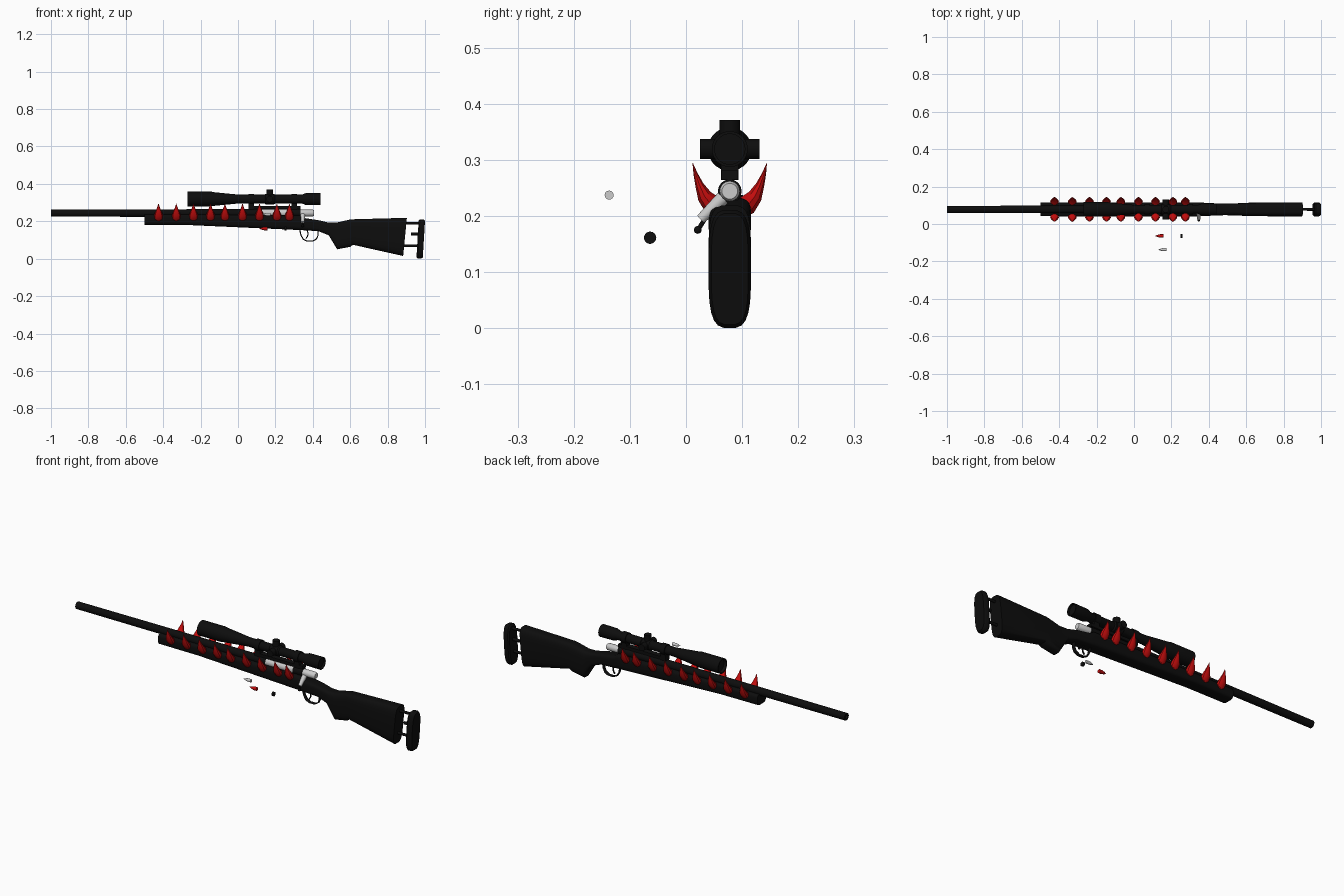
import bpy, bmesh, math
from mathutils import Vector

if "Cube" in bpy.data.objects:
    bpy.data.objects.remove(bpy.data.objects["Cube"])

CY = 0.078      # centre plane of the long body
BORE = 0.244    # height of the barrel axis
SIGHT = 0.319   # height of the scope axis
made = []


def material(name, rgb, rough=0.6):
    m = bpy.data.materials.new(name)
    m.use_nodes = True
    m.diffuse_color = (*rgb, 1)
    node = m.node_tree.nodes["Principled BSDF"]
    node.inputs["Base Color"].default_value = (*rgb, 1)
    node.inputs["Roughness"].default_value = rough
    return m


BLACK = material("matte black", (0.004, 0.004, 0.004))
RED = material("blood red", (0.55, 0.004, 0.004))
SILVER = material("pale silver", (0.6, 0.6, 0.6))


def finish(name, bm, *mats):
    bmesh.ops.recalc_face_normals(bm, faces=bm.faces)
    mesh = bpy.data.meshes.new(name)
    bm.to_mesh(mesh)
    bm.free()
    for m in mats:
        mesh.materials.append(m)
    ob = bpy.data.objects.new(name, mesh)
    bpy.context.collection.objects.link(ob)
    made.append(ob)
    return ob


def loft(name, rings, *mats):
    """Skin a list of equal rings of points and cap both ends."""
    bm = bmesh.new()
    loops = [[bm.verts.new(p) for p in ring] for ring in rings]
    n = len(loops[0])
    for a, b in zip(loops, loops[1:]):
        for i in range(n):
            j = (i + 1) % n
            bm.faces.new((a[i], a[j], b[j], b[i]))
    bm.faces.new(loops[0])
    bm.faces.new(loops[-1])
    return finish(name, bm, *mats)


def circle(centre, u, v, ru, rv, n):
    steps = [2 * math.pi * i / n for i in range(n)]
    return [centre + u * (ru * math.cos(t)) + v * (rv * math.sin(t)) for t in steps]


Y, Z = Vector((0, 1, 0)), Vector((0, 0, 1))


def turned(name, y, z, profile, *mats, n=24):
    """Round part along x from (x, radius) pairs."""
    return loft(name, [circle(Vector((x, y, z)), Y, Z, r, r, n) for x, r in profile], *mats)


def rod(name, a, b, ra, rb, mat, n=16):
    a, b = Vector(a), Vector(b)
    d = (b - a).normalized()
    u = d.orthogonal().normalized()
    v = d.cross(u)
    return loft(name, [circle(a, u, v, ra, ra, n), circle(b, u, v, rb, rb, n)], mat)


def box(name, centre, size, mat):
    bm = bmesh.new()
    bmesh.ops.create_cube(bm, size=1)
    for v in bm.verts:
        v.co = Vector(centre) + v.co * Vector(size)
    return finish(name, bm, mat)


def rounded(x, top, bottom, half, slant=0, power=0.5, n=24):
    """Rounded upright section at x; slant leans it along x."""
    ring = []
    for i in range(n):
        t = 2 * math.pi * (i + 0.5) / n
        c, s = math.cos(t), math.sin(t)
        sy = math.copysign(abs(c) ** power, c)
        sz = math.copysign(abs(s) ** power, s)
        ring.append(Vector((x + slant * sz, CY + half * sy,
                            (top + bottom) / 2 + (top - bottom) / 2 * sz)))
    return ring


# Stock: x, top, bottom, half width, lean
stock = [(-0.5, 0.238, 0.18, 0.036, 0), (-0.27, 0.238, 0.18, 0.038, 0),
         (0.33, 0.232, 0.153, 0.038, 0), (0.35, 0.218, 0.152, 0.037, 0),
         (0.43, 0.206, 0.147, 0.033, 0), (0.485, 0.193, 0.125, 0.031, 0),
         (0.53, 0.194, 0.05, 0.032, 0), (0.6, 0.21, 0.063, 0.035, 0),
         (0.615, 0.211, 0.074, 0.036, 0), (0.893, 0.219, 0.014, 0.038, 0.01)]
loft("stock", [rounded(*s) for s in stock], BLACK)

# Butt pad and its adjusting rods
pad = [(0.96, 0.205, 0.006, 0.033, 0.006), (0.967, 0.211, 0, 0.038, 0.006),
       (0.985, 0.211, 0, 0.038, 0.006), (0.994, 0.205, 0.006, 0.033, 0.006)]
loft("butt_pad", [rounded(*s, power=0.6) for s in pad], BLACK)
for name, z in (("upper", 0.19), ("lower", 0.07)):
    rod(name + "_pad_rod", (0.88, CY, z), (0.97, CY, z), 0.007, 0.007, BLACK)
rod("pad_adjuster", (0.925, CY, 0.133), (0.97, CY, 0.133), 0.008, 0.008, BLACK)

# Barrel with a hollow muzzle
turned("barrel", CY, BORE, [(-0.97, 0.01), (-1, 0.01), (-1, 0.019), (-0.5, 0.02)], BLACK)

# Receiver, open on the right where the bolt shows
receiver = turned("receiver", CY, BORE, [(-0.5, 0.02), (0.12, 0.021), (0.28, 0.021),
                                         (0.335, 0.021)], BLACK, SILVER)
for f in receiver.data.polygons:
    if 0.12 < f.center.x < 0.28 and f.normal.y < -0.3 and f.normal.z > -0.5:
        f.material_index = 1

# Bolt, handle and knob
turned("bolt", CY, BORE, [(0.33, 0.018), (0.4, 0.018), (0.407, 0.014)], SILVER)
rod("bolt_handle", (0.346, 0.066, 0.232), (0.346, 0.026, 0.194), 0.013, 0.009, SILVER)
rod("bolt_stem", (0.346, 0.034, 0.195), (0.346, 0.022, 0.176), 0.004, 0.004, BLACK)
bm = bmesh.new()
bmesh.ops.create_uvsphere(bm, u_segments=16, v_segments=10, radius=0.007)
bmesh.ops.translate(bm, verts=bm.verts, vec=(0.346, 0.021, 0.175))
finish("bolt_knob", bm, BLACK)


# Trigger and guard as bent strips in the centre plane
def strip(name, points, half, thick, mat):
    rings = []
    for i, p in enumerate(points):
        a, b = points[max(i - 1, 0)], points[min(i + 1, len(points) - 1)]
        d = Vector((b[0] - a[0], 0, b[1] - a[1])).normalized()
        rings.append(circle(Vector((p[0], CY, p[1])), Y, d.cross(Y), half, thick, 8))
    return loft(name, rings, mat)


strip("trigger_guard", [(0.33, 0.155), (0.337, 0.125), (0.35, 0.103), (0.37, 0.094),
                        (0.4, 0.094), (0.42, 0.106), (0.428, 0.125), (0.428, 0.152)],
      0.011, 0.003, BLACK)
strip("trigger", [(0.368, 0.155), (0.375, 0.135), (0.372, 0.12), (0.364, 0.108)],
      0.005, 0.003, BLACK)

# Scope body
turned("scope", CY, SIGHT, [(-0.255, 0.033), (-0.27, 0.033), (-0.27, 0.039), (-0.14, 0.039),
                            (-0.125, 0.036), (0.01, 0.023), (0.34, 0.023), (0.36, 0.031),
                            (0.44, 0.032), (0.44, 0.027), (0.43, 0.027)], BLACK, n=28)
turned("scope_turret_block", CY, SIGHT, [(0.14, 0.023), (0.147, 0.028), (0.193, 0.028),
                                         (0.2, 0.023)], BLACK)
rod("top_turret", (0.17, CY, SIGHT), (0.17, CY, 0.371), 0.018, 0.018, BLACK)
for name, s in (("left", 1), ("right", -1)):
    rod(name + "_turret", (0.17, CY, SIGHT), (0.17, CY + s * 0.053, SIGHT), 0.018, 0.018, BLACK)

# Scope mount
box("scope_rail", (0.195, CY, 0.273), (0.28, 0.03, 0.016), BLACK)
for name, x in (("front", 0.07), ("rear", 0.3)):
    turned(name + "_scope_ring", CY, SIGHT, [(x - 0.015, 0.028), (x + 0.015, 0.028)], BLACK)
    box(name + "_scope_foot", (x, CY, 0.285), (0.03, 0.032, 0.042), BLACK)

# Curved spikes: side offset, height, radius, half width, normal angle in degrees
horn = [(0.022, 0.215, 0.019, 0.014, 100), (0.034, 0.221, 0.019, 0.022, 118),
        (0.045, 0.235, 0.014, 0.023, 145), (0.054, 0.255, 0.008, 0.015, 160),
        (0.061, 0.275, 0.004, 0.007, 165), (0.066, 0.294, 0.0004, 0.0004, 165)]
spots = [-0.425, -0.33, -0.238, -0.147, -0.07, 0.024, 0.115, 0.208, 0.275]
for side, s in (("left", 1), ("right", -1)):
    for k, x in enumerate(spots):
        rings = []
        for off, z, r, w, ang in horn:
            a = math.radians(ang)
            across = Vector((0, s * math.cos(a), math.sin(a)))
            rings.append(circle(Vector((x, CY + s * off, z)), Vector((1, 0, 0)), across, w, r, 10))
        loft(f"{side}_spike_{k + 1}", rings, RED)

# Loose cartridge, red slug and black cap beside the body
turned("loose_cartridge", -0.137, 0.237, [(0.13, 0.001), (0.142, 0.005), (0.152, 0.008),
                                          (0.174, 0.008)], SILVER, n=16)
turned("loose_red_slug", -0.064, 0.161, [(0.114, 0.001), (0.127, 0.006), (0.14, 0.0095),
                                         (0.157, 0.0095)], RED, n=16)
turned("loose_cap", -0.064, 0.161, [(0.249, 0.011), (0.259, 0.011)], BLACK, n=16)

# Smooth shading with sharp edges kept
bpy.ops.object.select_all(action="DESELECT")
for ob in made:
    ob.select_set(True)
bpy.context.view_layer.objects.active = made[0]
bpy.ops.object.shade_smooth_by_angle(angle=math.radians(35))
